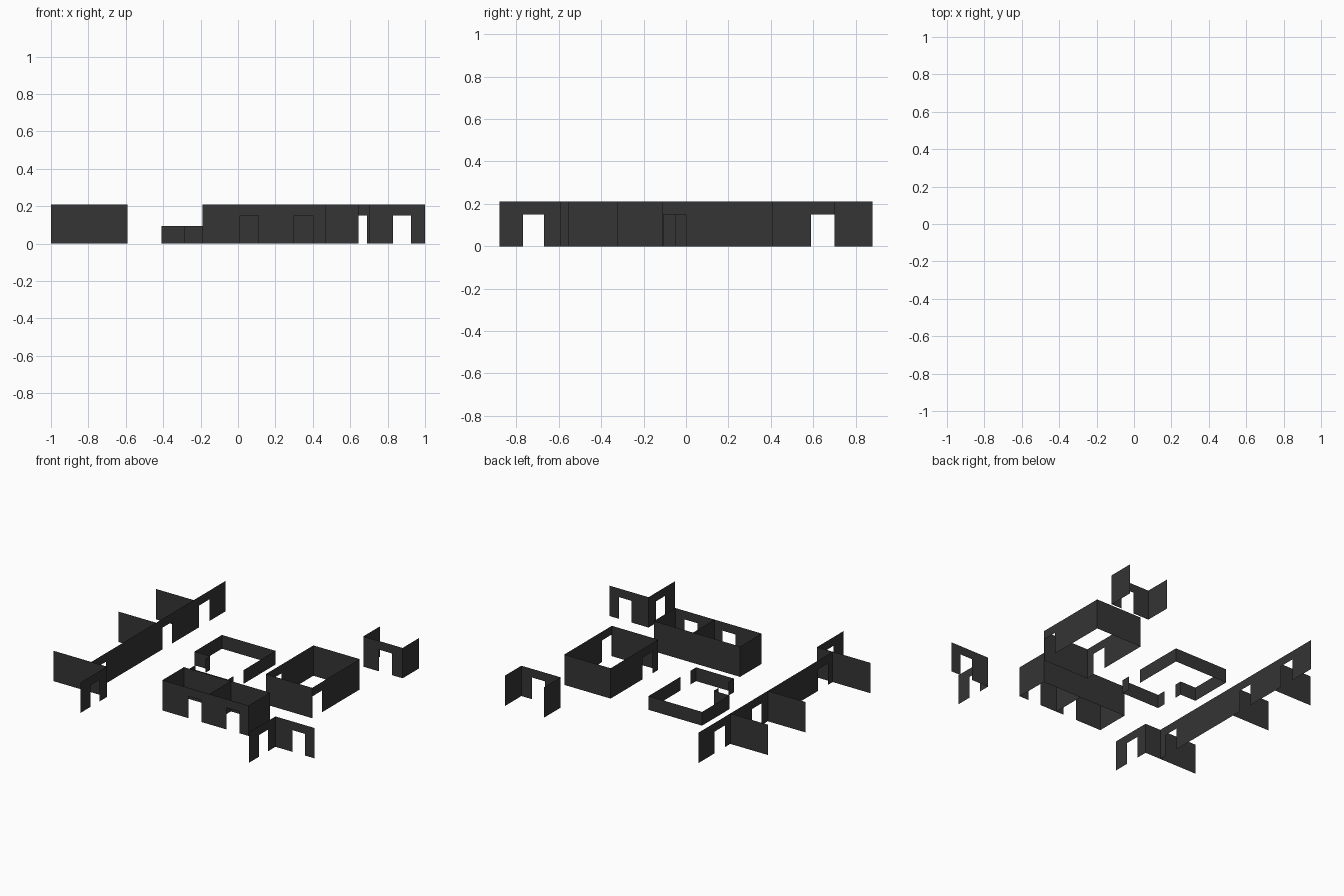
import bpy, bmesh
from mathutils import Vector

TALL, LOW, DOOR = 0.21, 0.095, 0.15

dark = bpy.data.materials.new("dark_wall")
dark.diffuse_color = (0.035, 0.035, 0.035, 1)


def wall(bm, p, q, doors=(), h=TALL):
    """Flat wall from p to q; doors are (start, end) along the axis it runs on."""
    axis = 0 if p[0] != q[0] else 1
    if p[axis] > q[axis]:
        p, q = q, p
    outline = [(p[axis], h), (p[axis], 0)]
    for a, b in sorted(doors):
        outline += [(a, 0), (a, DOOR), (b, DOOR), (b, 0)]
    outline += [(q[axis], 0), (q[axis], h)]
    verts = []
    for t, z in outline:
        co = Vector((p[0], p[1], z))
        co[axis] = t
        verts.append(bm.verts.new(co))
    bm.faces.new(verts)


def part(name, walls, h=TALL):
    bm = bmesh.new()
    for w in walls:
        wall(bm, *w, h=h)
    bmesh.ops.remove_doubles(bm, verts=bm.verts, dist=0.0005)
    mesh = bpy.data.meshes.new(name)
    bm.to_mesh(mesh)
    bm.free()
    mesh.materials.append(dark)
    ob = bpy.data.objects.new(name, mesh)
    bpy.context.collection.objects.link(ob)


# Long left corridor wall with three side partitions and the front entrance
part("left_corridor_walls", [
    ((-0.71, -0.59), (-0.71, 0.88), [(-0.54, -0.43), (0.19, 0.29), (0.59, 0.70)]),
    ((-1.0, -0.59), (-0.59, -0.59)),
    ((-1.0, 0.12), (-0.71, 0.12)),
    ((-1.0, 0.53), (-0.71, 0.53)),
    ((-0.59, -0.88), (-0.59, -0.59), [(-0.77, -0.67)]),
])

# Front double room with a partition and two front doors
part("front_room_walls", [
    ((-0.19, -0.555), (0.47, -0.555), [(0.01, 0.11), (0.30, 0.40)]),
    ((-0.19, -0.32), (0.47, -0.32)),
    ((-0.19, -0.555), (-0.19, -0.32)),
    ((0.17, -0.555), (0.17, -0.32)),
    ((0.47, -0.555), (0.47, -0.32)),
])

# Main room right of centre
part("main_room_walls", [
    ((0.29, -0.11), (0.645, -0.11)),
    ((0.29, 0.41), (0.645, 0.41)),
    ((0.29, -0.11), (0.29, 0.41), [(-0.05, 0.06)]),
    ((0.645, -0.11), (0.645, 0.41), [(-0.105, 0.0)]),
])

# Low parapet enclosure, open on both sides
part("low_parapet", [
    ((-0.41, 0.41), (0.0, 0.41)),
    ((-0.41, 0.11), (-0.41, 0.41)),
    ((-0.41, 0.11), (-0.29, 0.11)),
    ((-0.29, 0.06), (-0.29, 0.11)),
    ((-0.29, -0.11), (-0.29, -0.05)),
    ((-0.29, -0.11), (0.0, -0.11)),
    ((0.0, -0.11), (0.0, -0.05)),
    ((0.0, 0.06), (0.0, 0.41)),
], LOW)

# Back alcove with one door
part("back_alcove_walls", [
    ((0.47, 0.70), (0.47, 0.88)),
    ((0.47, 0.70), (0.77, 0.70), [(0.59, 0.69)]),
    ((0.77, 0.70), (0.77, 0.88)),
])

# Front right corner with two doors
part("front_corner_walls", [
    ((0.70, -0.88), (0.70, -0.59), [(-0.77, -0.67)]),
    ((0.70, -0.59), (1.0, -0.59), [(0.83, 0.925)]),
])
